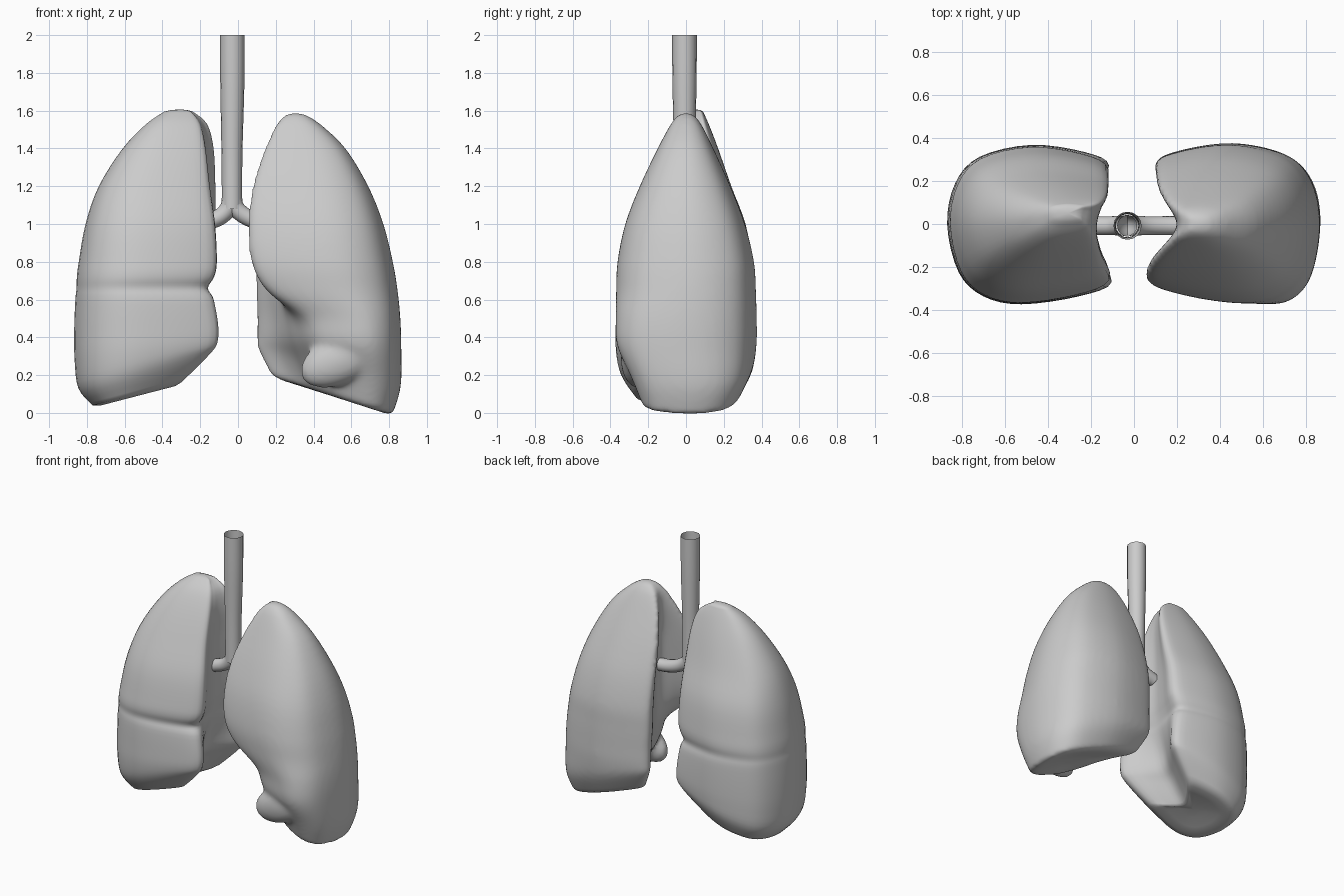
import bpy, bmesh, math
from mathutils import Vector

if "Cube" in bpy.data.objects:
    bpy.data.objects.remove(bpy.data.objects["Cube"])


def spline(pts, n, closed):
    """Smooth curve through points of any dimension, n samples per span."""
    m = len(pts)
    get = (lambda i: pts[i % m]) if closed else (lambda i: pts[max(0, min(m - 1, i))])
    out = []
    for i in range(m if closed else m - 1):
        a, b, c, d = get(i - 1), get(i), get(i + 1), get(i + 2)
        for k in range(n):
            t = k / n
            out.append([q + .5 * t * (r - p + t * (2 * p - 5 * q + 4 * r - s + t * (3 * (q - r) + s - p)))
                        for p, q, r, s in zip(a, b, c, d)])
    if not closed:
        out.append(list(pts[-1]))
    return out


def section(row, side):
    """Horizontal slice: rounded outer wall, hollow inner (medial) wall."""
    z, xo, yf, yb, xf, xb, xh, tilt = row
    yc, h = (yf + yb) / 2, (yb - yf) / 2

    def at(x0, f, y):
        return (x0 + (xo - x0) * f, yc + h * y)
    outline = [at(xf, 0, -.72), at(xf, .2, -.9), at(xf, .55, -1), at(xf, .78, -.9),
               at(xf, .93, -.6), at(xf, 1, 0), at(xb, .95, .52), at(xb, .8, .85),
               at(xb, .48, 1), at(xb, .15, .91), at(xb, 0, .74), (xh + .4 * (xb - xh), yc + .35 * h),
               (xh, yc), (xh + .4 * (xf - xh), yc - .35 * h)]
    return [Vector((side * x, y, z + tilt * (xo - x))) for x, y in spline(outline, 4, True)]


def lung(name, rows, side):
    rings = [section(r, side) for r in spline(rows, 4, False)]
    # gently hollowed underside and rounded apex
    for ring_end, steps in ((-1, ((.85, -.012), (.6, -.005), (.3, .005))), (0, ((.6, .008),))):
        base = rings[ring_end]
        c = sum(base, Vector()) / len(base)
        for s, dz in steps:
            new = [c + (p - c) * s + Vector((0, 0, dz)) for p in base]
            rings.insert(0, new) if ring_end == 0 else rings.append(new)
    bm = bmesh.new()
    loops = [[bm.verts.new(p) for p in r] for r in rings]
    n = len(loops[0])
    for a, b in zip(loops, loops[1:]):
        for i in range(n):
            bm.faces.new((a[i], a[(i + 1) % n], b[(i + 1) % n], b[i]))
    for loop, dz in ((loops[0], .004), (loops[-1], .002)):
        c = bm.verts.new(sum((v.co for v in loop), Vector()) / n + Vector((0, 0, dz)))
        for i in range(n):
            bm.faces.new((loop[i], loop[(i + 1) % n], c))
    bmesh.ops.recalc_face_normals(bm, faces=bm.faces)
    me = bpy.data.meshes.new(name)
    bm.to_mesh(me)
    bm.free()
    ob = bpy.data.objects.new(name, me)
    bpy.context.collection.objects.link(ob)
    me.shade_smooth()
    return ob


def tube(name, pts):
    """Open airway pipe through (x, z, radius) points."""
    cu = bpy.data.curves.new(name, 'CURVE')
    cu.dimensions = '3D'
    cu.bevel_depth = 1
    cu.bevel_resolution = 6
    path = spline(pts, 5, False)
    sp = cu.splines.new('POLY')
    sp.points.add(len(path) - 1)
    for p, (x, z, r) in zip(sp.points, path):
        p.co = (x, -.008, z, 1)
        p.radius = r
    sp.use_smooth = True
    ob = bpy.data.objects.new(name, cu)
    bpy.context.collection.objects.link(ob)
    bpy.ops.object.select_all(action='DESELECT')
    ob.select_set(True)
    bpy.context.view_layer.objects.active = ob
    bpy.ops.object.convert(target='MESH')


# rows: z, outer x, front y, back y, inner front x, inner back x, hilum x, base tilt
# lung with the horizontal fissure (-x)
lung("fissured_lung", [
    (1.595, .39, .01, .09, .25, .24, .25, 0),
    (1.53, .485, -.06, .12, .21, .165, .19, 0),
    (1.4, .61, -.14, .17, .18, .13, .17, 0),
    (1.2, .737, -.235, .24, .155, .12, .18, 0),
    (1.0, .807, -.315, .315, .125, .12, .18, 0),
    (.8, .843, -.357, .35, .115, .12, .18, 0),
    (.72, .853, -.366, .358, .13, .14, .19, 0),
    (.66, .855, -.357, .352, .165, .165, .20, 0),
    (.60, .861, -.368, .362, .13, .14, .21, 0),
    (.45, .867, -.372, .367, .105, .12, .25, .02),
    (.28, .865, -.37, .365, .11, .12, .28, .12),
    (.13, .845, -.345, .35, .15, .16, .34, .26),
    (.04, .77, -.27, .29, .30, .30, .42, .26)], -1)

# lung with the heart-side notch (+x)
left = lung("notched_lung", [
    (1.578, .36, -.04, .04, .25, .25, .26, 0),
    (1.53, .435, -.08, .08, .205, .205, .215, 0),
    (1.4, .57, -.15, .145, .14, .15, .20, 0),
    (1.2, .69, -.245, .235, .075, .11, .215, 0),
    (1.0, .77, -.322, .312, .053, .10, .22, 0),
    (.8, .82, -.363, .36, .068, .095, .22, 0),
    (.65, .845, -.37, .37, .15, .095, .22, 0),
    (.5, .86, -.372, .374, .33, .10, .24, .02),
    (.34, .865, -.365, .374, .38, .10, .26, .08),
    (.14, .862, -.29, .355, .42, .105, .30, .26),
    (-.005, .82, -.23, .29, .48, .17, .36, .32)], 1)

# tongue-shaped lobe at the front lower edge, blended into the lung
bm = bmesh.new()
bm.from_mesh(left.data)
new = bmesh.ops.create_uvsphere(bm, u_segments=32, v_segments=16, radius=1)["verts"]
ang = math.radians(-25)
for v in new:
    x, y, z = v.co.x * .23, v.co.y * .09, v.co.z * .13
    v.co = (.545 + x * math.cos(ang) - z * math.sin(ang) * -1, -.255 + y,
            .285 - x * math.sin(ang) + z * math.cos(ang))
bm.to_mesh(left.data)
bm.free()
rm = left.modifiers.new("Blend", 'REMESH')
rm.mode = 'VOXEL'
rm.voxel_size = .015
rm.use_smooth_shade = True
sm = left.modifiers.new("Soften", 'SMOOTH')
sm.factor = .5
sm.iterations = 12

# airways
tube("trachea", [(-.03, 2.0, .065), (-.03, 1.75, .064), (-.032, 1.4, .056), (-.032, 1.2, .054), (-.032, 1.08, .054)])
tube("bronchus_a", [(-.035, 1.15, .05), (-.05, 1.085, .046), (-.10, 1.035, .044), (-.18, 1.005, .044)])
tube("bronchus_b", [(-.029, 1.15, .05), (-.012, 1.085, .046), (.05, 1.035, .044), (.14, 1.005, .044), (.24, .995, .044)])
